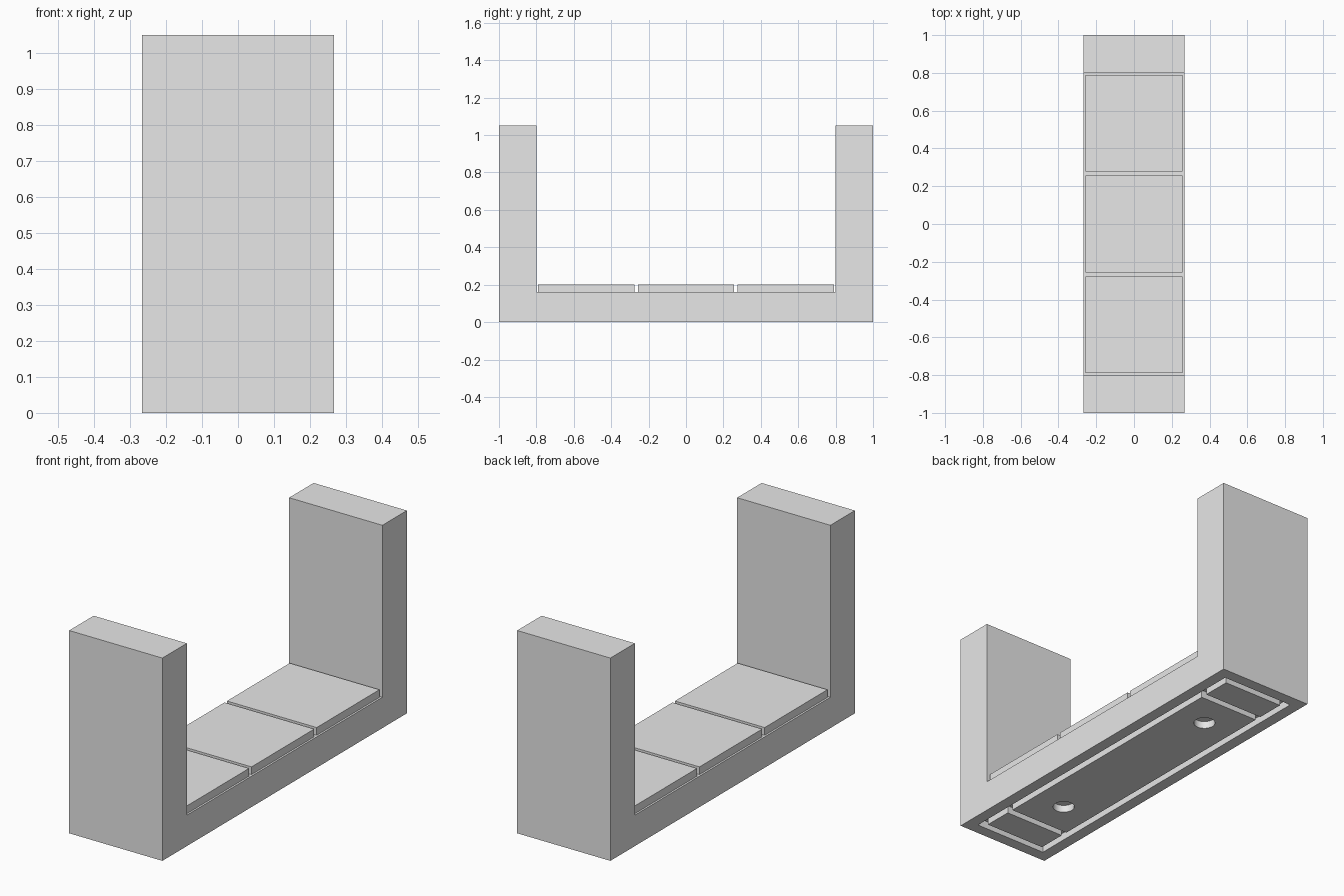
import bpy
import bmesh

cube = bpy.data.objects.get("Cube")
if cube:
    bpy.data.objects.remove(cube, do_unlink=True)

# Main dimensions
HALF_W = 0.267       # half width of the body
INNER = 0.80         # inner face of each upright
HEIGHT = 1.05
LEDGE = 0.16         # floor of the seams between the top panels
SEAM = 0.01          # margin around each top panel
RIM = 0.06           # border left around the underside recess
GROOVE = 0.035       # groove width on the underside
DEPTH = 0.04         # groove depth on the underside

gray = bpy.data.materials.new("plain_gray")
gray.use_nodes = True
gray.diffuse_color = (0.8, 0.8, 0.8, 1)
gray.node_tree.nodes["Principled BSDF"].inputs["Base Color"].default_value = (0.8, 0.8, 0.8, 1)


def finish(name, bm):
    bmesh.ops.recalc_face_normals(bm, faces=bm.faces)
    mesh = bpy.data.meshes.new(name)
    bm.to_mesh(mesh)
    bm.free()
    mesh.materials.append(gray)
    obj = bpy.data.objects.new(name, mesh)
    bpy.context.collection.objects.link(obj)
    return obj


def box(name, x, y, z):
    """Box from (low, high) ranges on each axis."""
    bm = bmesh.new()
    bmesh.ops.create_cube(bm, size=1)
    for v in bm.verts:
        v.co = [(lo + hi) / 2 + c * (hi - lo) for c, (lo, hi) in zip(v.co, (x, y, z))]
    return finish(name, bm)


def cut(target, cutter):
    cutter.hide_render = True
    mod = target.modifiers.new("cut", "BOOLEAN")
    mod.operation = "DIFFERENCE"
    mod.solver = "EXACT"
    mod.object = cutter
    bpy.context.view_layer.objects.active = target
    bpy.ops.object.modifier_apply(modifier=mod.name)
    bpy.data.objects.remove(cutter, do_unlink=True)


# U-shaped body: side profile extruded across the width
profile = [(-1, 0), (1, 0), (1, HEIGHT), (INNER, HEIGHT), (INNER, LEDGE),
           (-INNER, LEDGE), (-INNER, HEIGHT), (-1, HEIGHT)]
bm = bmesh.new()
face = bm.faces.new([bm.verts.new((-HALF_W, y, z)) for y, z in profile])
side = bmesh.ops.extrude_face_region(bm, geom=[face])
bmesh.ops.translate(bm, vec=(2 * HALF_W, 0, 0),
                    verts=[g for g in side["geom"] if isinstance(g, bmesh.types.BMVert)])
body = finish("body", bm)

# Recess in the underside
pocket_x, pocket_y = HALF_W - RIM, 1 - RIM
cut(body, box("recess_cutter", (-pocket_x, pocket_x), (-pocket_y, pocket_y), (-0.1, DEPTH)))

# Three top panels separated by seams
cell = 2 * INNER / 3
for i, place in enumerate(("front", "middle", "back")):
    start = -INNER + i * cell
    box(place + "_top_panel", (SEAM - HALF_W, HALF_W - SEAM),
        (start + SEAM, start + cell - SEAM), (LEDGE - 0.01, 0.2))

# Underside panels filling the recess, leaving grooves around them
px = pocket_x - GROOVE
mid_y = 0.72
end_range = (mid_y + GROOVE, pocket_y - GROOVE)
plate_z = (0, DEPTH + 0.01)
box("back_underside_panel", (-px, px), end_range, plate_z)
box("front_underside_panel", (-px, px), (-end_range[1], -end_range[0]), plate_z)
middle = box("middle_underside_panel", (-px, px), (-mid_y, mid_y), plate_z)

# Two round blind holes in the middle underside panel
for s in (-1, 1):
    bm = bmesh.new()
    bmesh.ops.create_cone(bm, cap_ends=True, segments=32, radius1=0.052, radius2=0.052, depth=0.1)
    bmesh.ops.translate(bm, vec=(0, s * 0.535, -0.012), verts=bm.verts)
    cut(middle, finish("hole_cutter", bm))
bpy.context.view_layer.objects.active = middle
middle.select_set(True)
bpy.ops.object.shade_smooth_by_angle()
